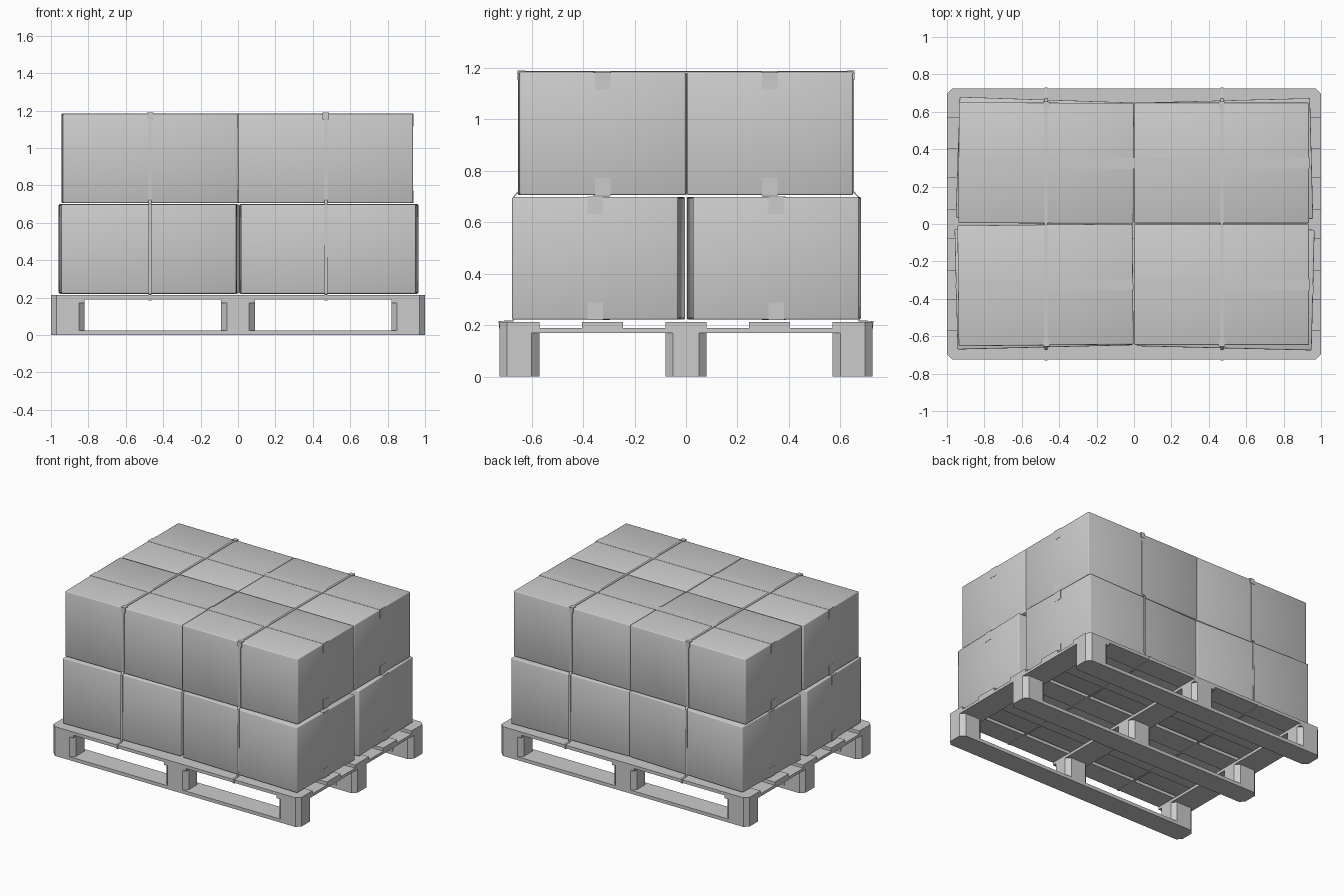
import bpy, bmesh, math
from mathutils import Matrix

if "Cube" in bpy.data.objects:
    bpy.data.objects.remove(bpy.data.objects["Cube"])

HX, HY, CH = 1.0, 0.725, 0.03   # pallet half size and corner chamfer


def make(name, bm):
    bmesh.ops.recalc_face_normals(bm, faces=bm.faces)
    me = bpy.data.meshes.new(name)
    bm.to_mesh(me)
    bm.free()
    ob = bpy.data.objects.new(name, me)
    bpy.context.collection.objects.link(ob)
    return ob


def slab(name, x, y, z, chamfer="outer"):
    """Plank or block with its vertical corners cut (all, or pallet corners only)."""
    pts = []
    for px, py, flip in ((x[0], y[0], 0), (x[1], y[0], 1), (x[1], y[1], 0), (x[0], y[1], 1)):
        sx = 1 if px == x[0] else -1
        sy = 1 if py == y[0] else -1
        at_corner = abs(px) > HX - 1e-4 and abs(py) > HY - 1e-4
        if chamfer == "all" or at_corner:
            cut = [(px, py + sy * CH), (px + sx * CH, py)]
            pts += cut[::-1] if flip else cut
        else:
            pts.append((px, py))
    bm = bmesh.new()
    face = bm.faces.new([bm.verts.new((a, b, z[0])) for a, b in pts])
    ext = bmesh.ops.extrude_face_region(bm, geom=[face])
    verts = [v for v in ext["geom"] if isinstance(v, bmesh.types.BMVert)]
    bmesh.ops.translate(bm, verts=verts, vec=(0, 0, z[1] - z[0]))
    return make(name, bm)


# Pallet: runners, blocks, cross boards, deck boards
cols = [(-HX, -0.82), (-0.09, 0.09), (0.82, HX)]
rows = [(-HY, -0.57), (-0.08, 0.08), (0.57, HY)]
for j, y in enumerate(rows):
    slab(f"runner_{j}", (-HX, HX), y, (0, 0.025), "all")
    for i, x in enumerate(cols):
        slab(f"block_{i}_{j}", x, y, (0.025, 0.17), "all")
for i, x in enumerate(cols):
    slab(f"cross_board_{i}", x, (-HY, HY), (0.17, 0.19))
for j, y in enumerate(rows + [(-0.405, -0.245), (0.245, 0.405)]):
    slab(f"deck_board_{j}", (-HX, HX), y, (0.19, 0.213))


def cuboid(name, size, mat, bevel=0.0):
    bm = bmesh.new()
    bmesh.ops.create_cube(bm, size=1.0, matrix=Matrix.Diagonal((*size, 1)))
    ob = make(name, bm)
    ob.matrix_world = mat
    if bevel:
        b = ob.modifiers.new("soft_edges", "BEVEL")
        b.width, b.segments = bevel, 2
        for p in ob.data.polygons:
            p.use_smooth = True
    return ob


# Cartons with a strip of tape lapping over each end
BX, BY, BZ = 0.935, 0.645, 0.477


def carton(name, cx, cy, z0, deg):
    m = Matrix.Translation((cx, cy, z0 + BZ / 2)) @ Matrix.Rotation(math.radians(deg), 4, "Z")
    cuboid(name, (BX, BY, BZ), m, 0.006)
    for s in (-1, 1):
        tag = "top" if s > 0 else "bottom"
        cuboid(f"{name}_tape_{tag}", (BX, 0.06, 0.003), m @ Matrix.Translation((0, 0, s * BZ / 2)))
        for e in (-1, 1):
            cuboid(f"{name}_tape_{tag}_end_{e}", (0.003, 0.06, 0.068),
                   m @ Matrix.Translation((e * BX / 2, 0, s * (BZ / 2 - 0.033))))


LOW, UP = 0.222, 0.706
carton("lower_box_back_left", -0.475, 0.342, LOW, -1.9)
carton("lower_box_back_right", 0.482, 0.338, LOW, 1.5)
carton("lower_box_front_left", -0.484, -0.337, LOW, 1.4)
carton("lower_box_front_right", 0.49, -0.342, LOW, -1.4)
carton("upper_box_back_left", -0.470, 0.326, UP, -0.2)
carton("upper_box_back_right", 0.468, 0.326, UP, 0)
carton("upper_box_front_left", -0.473, -0.326, UP, 0.6)
carton("upper_box_front_right", 0.468, -0.324, UP, 0)

# Straps looping around the load and under the deck, with edge clips on top
half = [(0.724, 0.187), (0.727, 0.215), (0.672, 0.217), (0.668, 0.70), (0.651, 0.72), (0.651, 1.186)]
loop = half + [(-y, z) for y, z in reversed(half)]
for sx, side in ((-1, "left"), (1, "right")):
    bm = bmesh.new()
    cx = 0.47 * sx
    a = [bm.verts.new((cx - 0.008, y, z)) for y, z in loop]
    b = [bm.verts.new((cx + 0.008, y, z)) for y, z in loop]
    for i in range(len(loop)):
        k = (i + 1) % len(loop)
        bm.faces.new((a[i], a[k], b[k], b[i]))
    strap = make(f"strap_{side}", bm)
    sol = strap.modifiers.new("thickness", "SOLIDIFY")
    sol.thickness, sol.offset = 0.005, 0
    for sy in (-1, 1):
        cuboid(f"clip_top_{side}_{sy}", (0.034, 0.03, 0.006),
               Matrix.Translation((cx, sy * 0.64, 1.187)))
        cuboid(f"clip_side_{side}_{sy}", (0.034, 0.006, 0.035),
               Matrix.Translation((cx, sy * 0.652, 1.17)))
